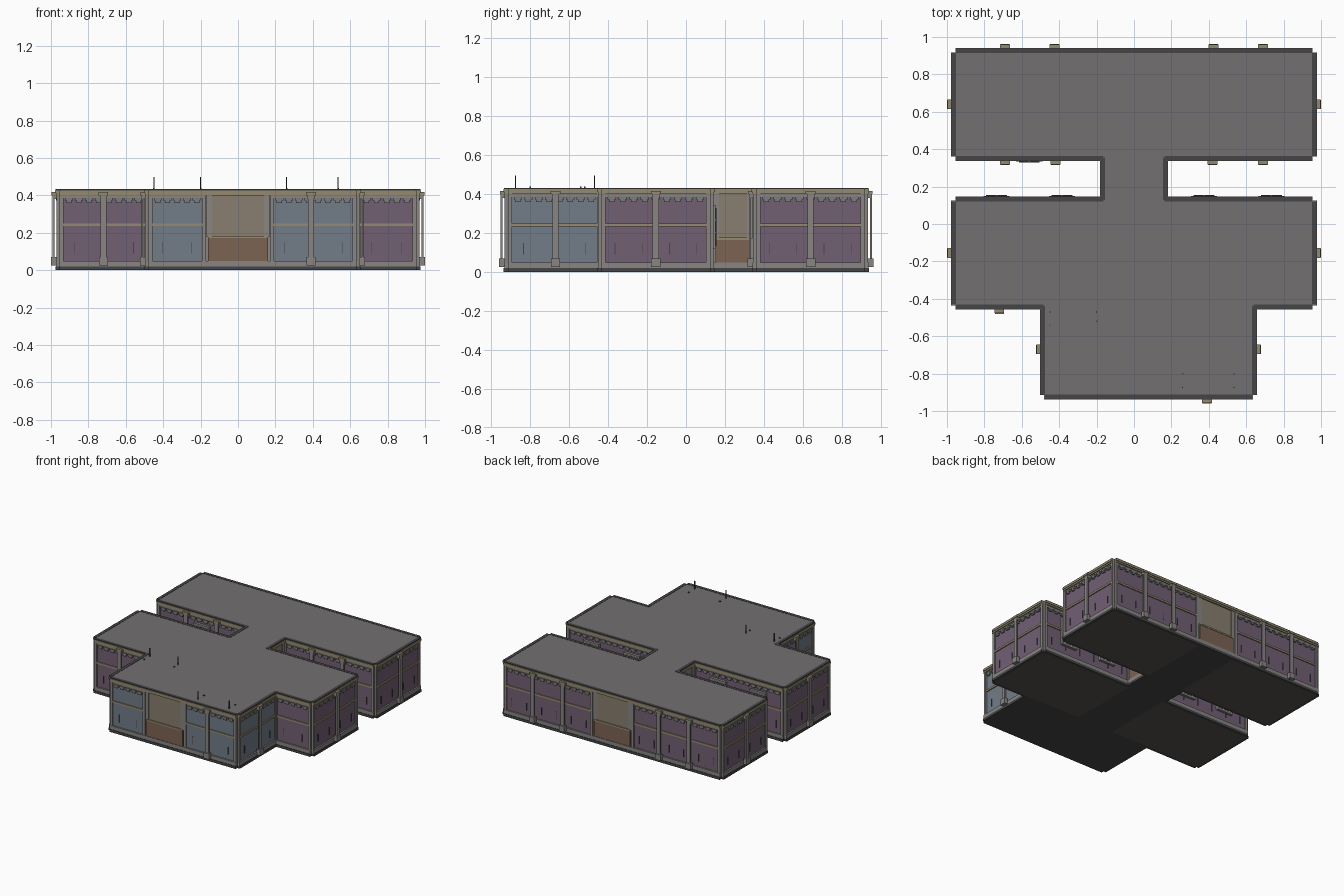
import bpy, bmesh
from mathutils import Vector

if "Cube" in bpy.data.objects:
    bpy.data.objects.remove(bpy.data.objects["Cube"])

COL = dict(purple=(.17, .115, .175), blue=(.17, .2, .25), stone=(.25, .235, .225), gold=(.3, .255, .16),
           dark=(.06, .06, .065), roof=(.17, .16, .165), brown=(.2, .125, .085), tan=(.25, .21, .16),
           floor=(.09, .085, .075), glass=(.3, .36, .34), metal=(.2, .2, .2))
MATS, PARTS = {}, {}


def material(key):
    if key not in MATS:
        MATS[key] = bpy.data.materials.new(key)
        MATS[key].diffuse_color = (*COL[key], 1)
    return MATS[key]


def finish(name, bm, key):
    bmesh.ops.recalc_face_normals(bm, faces=bm.faces)
    me = bpy.data.meshes.new(name)
    bm.to_mesh(me)
    bm.free()
    me.materials.append(material(key))
    bpy.context.collection.objects.link(bpy.data.objects.new(name, me))


def box(name, key, frame, s, o, z):
    """Box in wall coordinates: s along the wall, o outward, z up."""
    bm = PARTS.setdefault((name, key), bmesh.new())
    p, d, n = frame
    v = [bm.verts.new((*(p + d * a + n * b), c)) for c in z for b in o for a in s]
    for f in ((0, 1, 3, 2), (4, 6, 7, 5), (0, 4, 5, 1), (2, 3, 7, 6), (0, 2, 6, 4), (1, 5, 7, 3)):
        bm.faces.new([v[i] for i in f])


def slab(name, key, pts, z0, z1):
    bm = bmesh.new()
    f = bm.faces.new([bm.verts.new((x, y, z0)) for x, y in pts])
    r = bmesh.ops.extrude_face_region(bm, geom=[f])
    bmesh.ops.translate(bm, vec=(0, 0, z1 - z0), verts=[g for g in r['geom'] if isinstance(g, bmesh.types.BMVert)])
    finish(name, bm, key)


def bay(fr, a, b, key, posts):
    """Panelled stretch of wall with stiles, middle band, scallops and slots."""
    box("wall_panel", key, fr, (a, b), (0, .006), (.05, .395))
    for e0, e1 in ((a, a + .022), (b - .022, b)):
        box("wall_stile", "stone", fr, (e0, e1), (0, .016), (.05, .405))
    box("middle_band", "gold", fr, (a + .01, b - .01), (0, .014), (.235, .25))
    box("frieze", "stone", fr, (a, b), (0, .010), (.385, .405))
    n = max(1, round((b - a - .05) / .055))
    w = (b - a - .05) / n
    for i in range(n):
        c = a + .025 + w * (i + .5)
        box("scallop", "metal", fr, (c - .021, c + .021), (.004, .017), (.372, .387))
        box("scallop", "metal", fr, (c - .014, c + .014), (.004, .015), (.36, .372))
    m = max(1, round((b - a) / .14))
    for i in range(m):
        c = a + (b - a) * (i + .5) / m
        if all(abs(c - q) > .035 for q in posts):
            box("wall_slot", "dark", fr, (c - .002, c + .002), (.004, .011), (.09, .15))


def doorway(fr, c, w, split):
    """Brown doors below a tall tan window, framed in stone."""
    box("door", "brown", fr, (c - w, c + w), (0, .014), (.045, split))
    box("door_window", "tan", fr, (c - w + .02, c + w - .02), (0, .008), (split, .405))
    box("door_lintel", "gold", fr, (c - w, c + w), (0, .017), (split - .006, split + .006))
    for k in (-1, 1):
        e = sorted((c + k * (w - .02), c + k * (w + .008)))
        box("door_jamb", "stone", fr, e, (0, .013), (split, .405))


def buttress(fr, c):
    """Slim strut standing just clear of the wall."""
    box("strut_base", "stone", fr, (c - .024, c + .024), (.016, .045), (.025, .07))
    box("strut_shaft", "stone", fr, (c - .016, c + .016), (.027, .037), (.07, .39))
    box("strut_neck", "stone", fr, (c - .019, c + .019), (.012, .037), (.38, .4))
    box("strut_cap", "gold", fr, (c - .026, c + .026), (.012, .041), (.4, .417))


def window(fr, c, w=.07):
    """Framed courtyard window."""
    box("window_frame", "stone", fr, (c - w, c + w), (0, .026), (.12, .345))
    box("window_glass", "glass", fr, (c - w + .014, c + w - .014), (.02, .028), (.135, .33))
    box("window_bar", "dark", fr, (c - .004, c + .004), (.02, .031), (.135, .33))
    for z in (.2, .265):
        box("window_bar", "dark", fr, (c - w + .014, c + w - .014), (.02, .031), (z, z + .007))


# Footprint, counter-clockwise
X, N, L, R = .955, .16, -.48, .635
OUT = [(L, -.915), (R, -.915), (R, -.435), (X, -.435), (X, .125), (N, .125), (N, .36), (X, .36), (X, .918),
       (-X, .918), (-X, .36), (-N, .36), (-N, .125), (-X, .125), (-X, -.435), (L, -.435)]
# Strut positions (world x or y) and windows for each wall
STRUTS = {0: [.39], 1: [-.67], 3: [-.155], 6: [.42, .69], 7: [.64], 8: [.69, .425, -.425, -.69], 9: [.64],
          10: [-.69, -.42], 13: [-.155], 14: [-.72], 15: [-.67]}
WINDOWS = {4: [.735, .375], 10: [-.56], 12: [-.385, -.735]}

slab("building_core", "stone", OUT, .004, .424)
slab("roof", "roof", OUT, .424, .431)

for i, p in enumerate(OUT):
    p, q = Vector(p), Vector(OUT[(i + 1) % len(OUT)])
    ln = (q - p).length
    d = (q - p) / ln
    fr = (p, d, Vector((d.y, -d.x)))
    along = lambda t: (t - p.x) * d.x if abs(d.x) > .5 else (t - p.y) * d.y
    # Courses running the full wall length
    box("plinth", "dark", fr, (0, ln), (0, .022), (0, .02))
    box("base_course", "stone", fr, (0, ln), (0, .018), (.02, .05))
    box("cornice", "gold", fr, (0, ln), (0, .018), (.4, .412))
    box("cornice", "gold", fr, (0, ln), (0, .023), (.412, .426))
    box("roof_edge", "dark", fr, (.004, ln - .004), (-.004, .02), (.426, .433))
    posts = [along(t) for t in STRUTS.get(i, [])]
    key = "blue" if i in (0, 1, 15) else "purple"
    if i in (5, 11):
        doorway(fr, ln / 2, .092, .172)
    elif i in (0, 8):
        c = along(0)
        bay(fr, 0, c - .17, key, posts)
        bay(fr, c + .17, ln, key, posts)
        doorway(fr, c, .16, .178)
    else:
        bay(fr, 0, ln, key, posts)
    for c in posts:
        buttress(fr, c)
    for t in WINDOWS.get(i, []):
        window(fr, along(t))

# Ground floor slabs: dark entrance hall and corridor, lighter wings
W = (Vector((0, 0)), Vector((1, 0)), Vector((0, 1)))
box("hall_floor", "dark", W, (L, R), (-.915, -.435), (0, .006))
box("hall_floor", "dark", W, (-N, N), (-.435, .918), (0, .006))
for s in ((-X, -N), (N, X)):
    for o in ((-.435, .125), (.36, .918)):
        box("wing_floor", "floor", W, s, o, (0, .006))

# Roof aerials
for x, y, x2, y2 in ((-.45, -.47, -.45, -.54), (-.2, -.47, -.2, -.52), (.26, -.875, .26, -.8), (.535, -.875, .535, -.8)):
    box("aerial", "dark", W, (x - .003, x + .003), (y - .003, y + .003), (.43, .497))
    box("roof_vent", "dark", W, (x2 - .004, x2 + .004), (y2 - .004, y2 + .004), (.43, .439))

for (name, key), bm in PARTS.items():
    finish(name, bm, key)

for m in bpy.data.materials:
    if m.users and not m.is_grease_pencil:
        m.use_nodes = True
        m.node_tree.nodes["Principled BSDF"].inputs["Base Color"].default_value = m.diffuse_color
